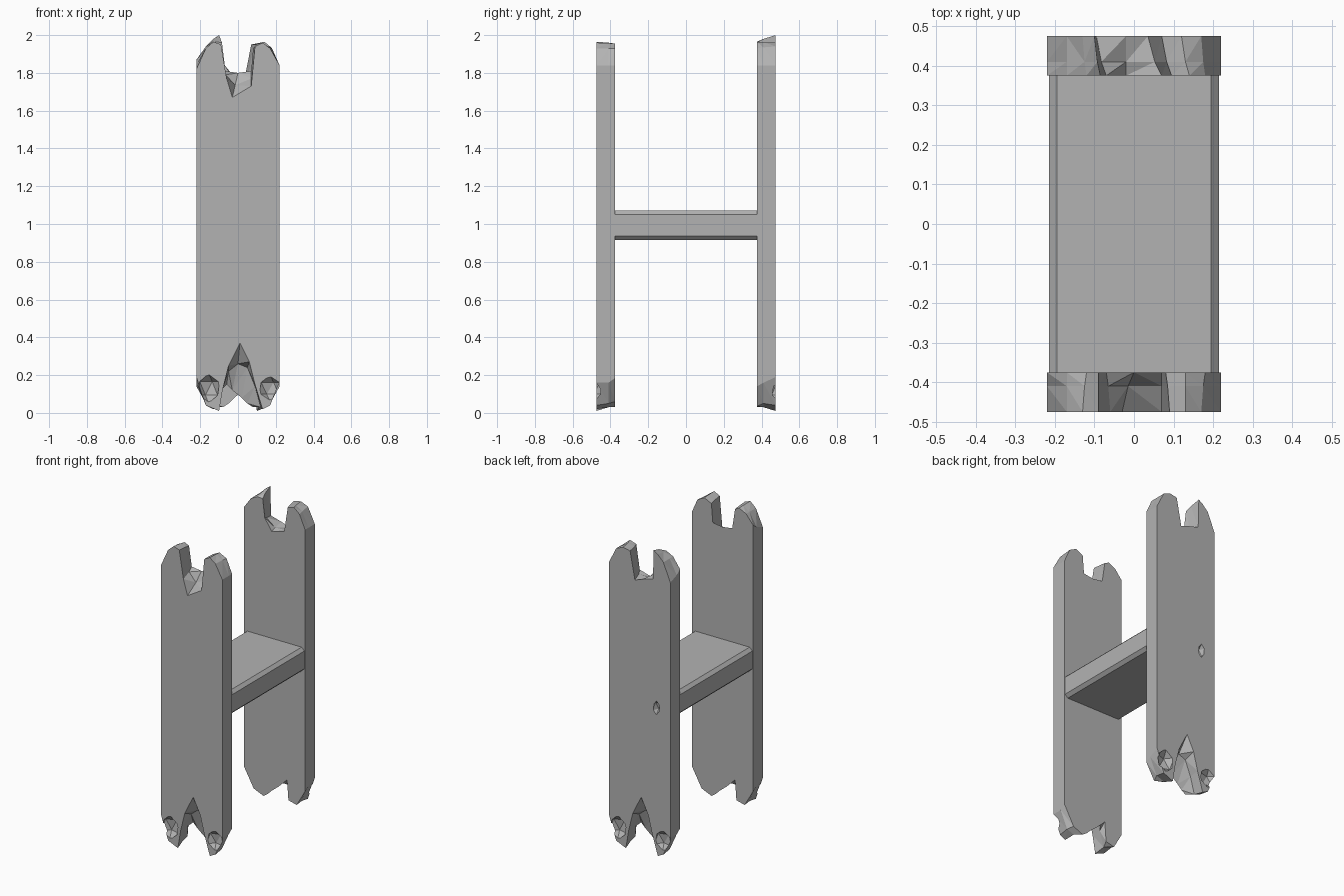
import bpy
import bmesh
from math import pi
from mathutils import Matrix, Vector

cube = bpy.data.objects.get("Cube")
if cube:
    bpy.data.objects.remove(cube, do_unlink=True)

grey = bpy.data.materials.new("plain grey")
grey.use_nodes = True
grey.diffuse_color = (0.45, 0.45, 0.45, 1)
grey.node_tree.nodes["Principled BSDF"].inputs["Base Color"].default_value = grey.diffuse_color

OUTER, MID, INNER = -0.475, -0.41, -0.375


def add_object(name, bm):
    mesh = bpy.data.meshes.new(name)
    bmesh.ops.recalc_face_normals(bm, faces=bm.faces)
    bm.to_mesh(mesh)
    bm.free()
    mesh.materials.append(grey)
    obj = bpy.data.objects.new(name, mesh)
    bpy.context.scene.collection.objects.link(obj)
    return obj


def blend(a, b):
    return [((p[0] + q[0]) / 2, (p[1] + q[1]) / 2) for p, q in zip(a, b)]


def loft_plank(name, rings):
    """Joins outlines at increasing depth into one closed slab."""
    bm = bmesh.new()
    loops = [[bm.verts.new((x, y, z)) for x, z in outline] for y, outline in rings]
    sides = []
    for a, b in zip(loops, loops[1:]):
        for i in range(len(a)):
            j = (i + 1) % len(a)
            sides.append(bm.faces.new((a[i], a[j], b[j], b[i])))
    caps = [bm.faces.new(loops[0]), bm.faces.new(loops[-1])]
    bmesh.ops.triangulate(bm, faces=sides + caps)
    return add_object(name, bm)


def carve(target, location, size):
    """Cuts a faceted chip out of a plank."""
    bm = bmesh.new()
    bmesh.ops.create_icosphere(bm, subdivisions=1, radius=1)
    bmesh.ops.transform(bm, matrix=Matrix.LocRotScale(Vector(location), None, Vector(size)),
                        verts=bm.verts)
    cutter = add_object("chip_cutter", bm)
    cutter.hide_render = True
    mod = target.modifiers.new("chip", "BOOLEAN")
    mod.operation = "DIFFERENCE"
    mod.solver = "EXACT"
    mod.object = cutter
    bpy.context.view_layer.update()
    graph = bpy.context.evaluated_depsgraph_get()
    mesh = bpy.data.meshes.new_from_object(target.evaluated_get(graph))
    target.modifiers.clear()
    target.data = mesh
    bpy.data.objects.remove(cutter, do_unlink=True)


# Broken lower edge, shared by both planks
bottom_outer = [(-.22, .19), (-.17, .04), (-.1, .01), (-.08, .13), (-.05, .25), (.01, .37),
                (.06, .27), (.09, .15), (.13, .02), (.17, .04), (.22, .16)]
bottom_mid = [(-.22, .16), (-.17, .05), (-.11, .03), (-.08, .13), (-.05, .22), (0, .26),
              (.05, .24), (.09, .14), (.12, .03), (.17, .05), (.22, .16)]
bottom_inner = [(-.22, .14), (-.16, .035), (-.1, .05), (-.09, .18), (-.06, .15), (-.03, .12),
                (.02, .08), (.05, .05), (.08, .03), (.15, .06), (.22, .185)]

# Broken upper edge of each plank
front_outer = [(-.22, .82), (-.17, .93), (-.13, .965), (-.09, .95), (-.06, .77), (-.03, .67),
               (.07, .73), (.09, .94), (.13, .96), (.17, .93), (.22, .84)]
front_inner = [(-.22, .87), (-.17, .93), (-.12, .955), (-.09, .94), (-.07, .81), (0, .8),
               (.07, .81), (.08, .93), (.13, .955), (.18, .93), (.22, .84)]
back_outer = [(-.22, .82), (-.17, .94), (-.13, .98), (-.1, 1), (-.095, .81), (-.02, .79),
              (.035, .77), (.07, .95), (.12, .96), (.17, .94), (.22, .84)]
back_inner = [(-.22, .87), (-.17, .94), (-.12, .965), (-.085, .96), (-.07, .84), (-.02, .765),
              (.07, .79), (.095, .95), (.14, .965), (.18, .93), (.22, .84)]


def build_plank(name, top_outer, top_inner):
    def outline(bottom, top):
        return bottom + [(x, 1 + z) for x, z in reversed(top)]
    plank = loft_plank(name, [
        (OUTER, outline(bottom_outer, top_outer)),
        (MID, outline(bottom_mid, blend(top_outer, top_inner))),
        (INNER, outline(bottom_inner, top_inner))])
    # Chips in the two lower horns
    carve(plank, (-.155, OUTER - .01, .13), (.065, .06, .08))
    carve(plank, (.17, OUTER - .01, .13), (.065, .05, .07))
    return plank


front_plank = build_plank("front_plank", front_outer, front_inner)

# The back plank is turned half round, so its upper edge is mirrored first
flipped = [[(-x, z) for x, z in reversed(edge)] for edge in (back_outer, back_inner)]
back_plank = build_plank("back_plank", *flipped)
carve(back_plank, (.12, OUTER, .98), (.025, .04, .045))
back_plank.data.transform(Matrix.Rotation(pi, 4, "Z"))

# Crossbar with chamfered long edges
bm = bmesh.new()
bmesh.ops.create_cube(bm, size=1)
bmesh.ops.transform(bm, matrix=Matrix.LocRotScale(Vector((0, 0, .993)), None,
                                                  Vector((.43, .77, .155))), verts=bm.verts)
long_edges = [e for e in bm.edges if abs(e.verts[0].co.y - e.verts[1].co.y) > .5]
bmesh.ops.bevel(bm, geom=long_edges, offset=.02, segments=1, affect="EDGES")
add_object("crossbar", bm)
